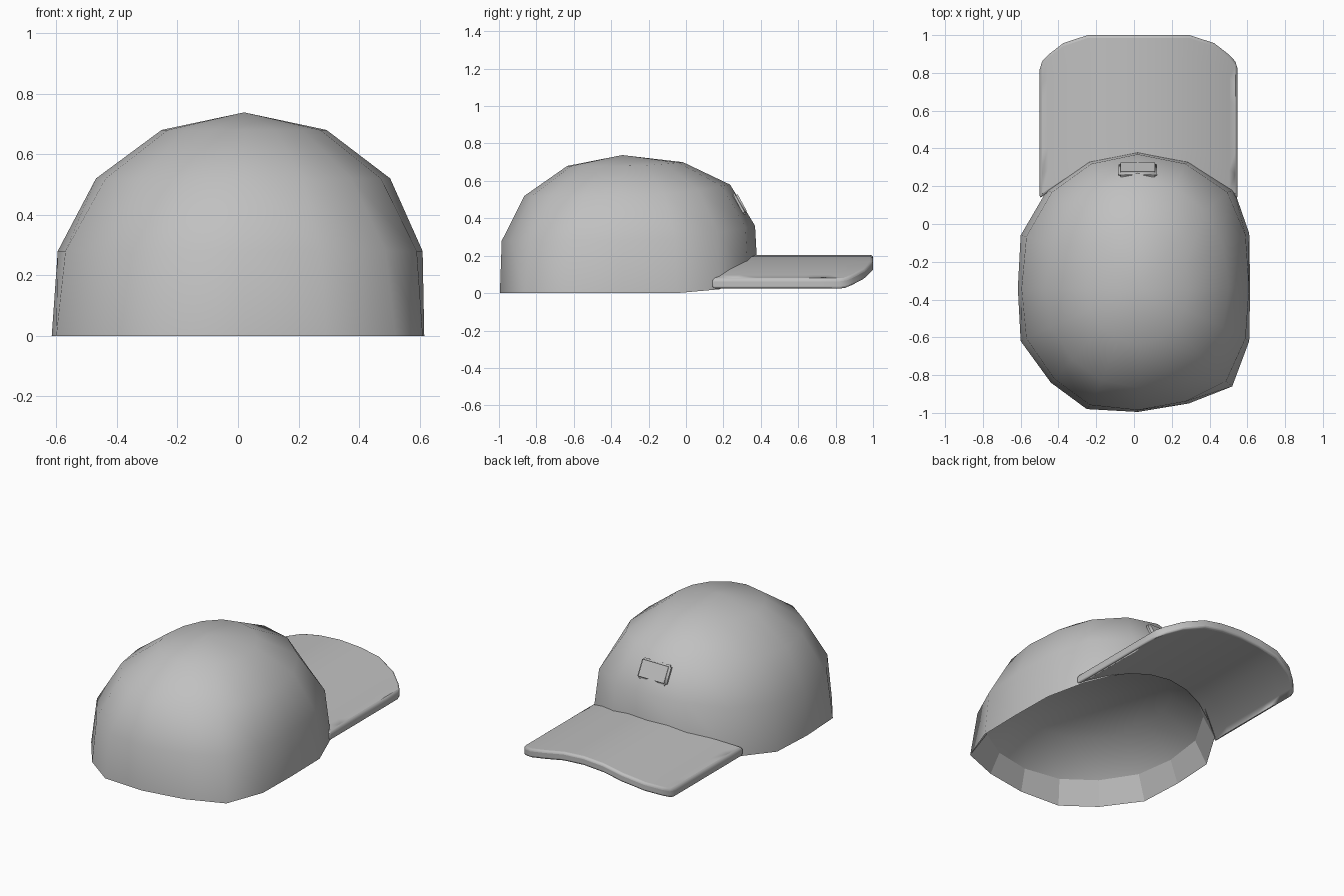
import bpy, bmesh, math
from mathutils import Matrix, Vector

if "Cube" in bpy.data.objects:
    bpy.data.objects.remove(bpy.data.objects["Cube"], do_unlink=True)

grey = bpy.data.materials.new("plain grey")
grey.use_nodes = True
colour = (0.53, 0.53, 0.53, 1)
grey.diffuse_color = colour
grey.node_tree.nodes["Principled BSDF"].inputs["Base Color"].default_value = colour


def finish(name, bm, angle):
    bmesh.ops.recalc_face_normals(bm, faces=bm.faces)
    mesh = bpy.data.meshes.new(name)
    bm.to_mesh(mesh)
    bm.free()
    mesh.materials.append(grey)
    obj = bpy.data.objects.new(name, mesh)
    bpy.context.collection.objects.link(obj)
    bpy.ops.object.select_all(action="DESELECT")
    obj.select_set(True)
    bpy.context.view_layer.objects.active = obj
    bpy.ops.object.shade_smooth_by_angle(angle=math.radians(angle))
    return obj


def bridge(bm, a, b):
    for i in range(len(a)):
        j = (i + 1) % len(a)
        bm.faces.new((a[i], a[j], b[j], b[i]))


# Crown: an uneven base outline that turns into an oval towards the top
CX, CY = 0.02, -0.34
outline = [(.02, .38), (.29, .33), (.53, .18), (.61, -.05), (.615, -.34), (.61, -.62),
           (.52, -.86), (.29, -.95), (.02, -.995), (-.25, -.98), (-.44, -.84),
           (-.6, -.62), (-.615, -.34), (-.6, -.06), (-.46, .18), (-.24, .33)]
SIDES = len(outline)


def ring(bm, scale, z, rise, oval, start=CY, power=2):
    verts = []
    for i, (x, y) in enumerate(outline):
        a = math.tau * i / SIDES
        round_point = Vector((.605 * math.sin(a), (.72 if math.cos(a) > 0 else .655) * math.cos(a)))
        p = Vector((x - CX, y - CY)).lerp(round_point, oval) * scale
        f = max(0, (y - start) / (0.38 - start)) ** power
        verts.append(bm.verts.new((CX + p.x, CY + p.y, z + rise * f)))
    return verts


bm = bmesh.new()
rings = [ring(bm, .67, .31, 0, .9),
         ring(bm, .95, .14, .09, .7, .12, 1.3),
         ring(bm, 1, 0, .165, 0, .13, 1.3),
         ring(bm, .985, .28, .08, .35),
         ring(bm, .80, .52, .06, .8),
         ring(bm, .45, .68, .02, 1)]
for a, b in zip(rings, rings[1:]):
    bridge(bm, a, b)
bm.faces.new(rings[0])
apex = bm.verts.new((CX, CY, .738))
top = rings[-1]
for i in range(SIDES):
    bm.faces.new((top[i], top[(i + 1) % SIDES], apex))
crown = finish("crown", bm, 50)
# Flat facets on the inner sweatband
for face in crown.data.polygons[SIDES:2 * SIDES]:
    face.use_smooth = False

# Brim: arched sheet with clipped front corners
half = [(0, 1), (.14, 1), (.27, 1), (.4, .957), (.48, .895), (.512, .86), (.524, .82)]
columns = [(-x, y) for x, y in reversed(half[1:])] + half
ROWS = 6
bm = bmesh.new()
grid = []
for x, front in columns:
    u = x / .524
    back = .345 - .21 * u * u
    z = .204 - .128 * u * u
    grid.append([bm.verts.new((.025 + x, back + (front - back) * r / ROWS, z))
                 for r in range(ROWS + 1)])
for a, b in zip(grid, grid[1:]):
    for r in range(ROWS):
        bm.faces.new((a[r], b[r], b[r + 1], a[r + 1]))
sheet = list(bm.faces)
lower = bmesh.ops.extrude_face_region(bm, geom=sheet)["geom"]
bmesh.ops.translate(bm, vec=(0, 0, -.055),
                    verts=[g for g in lower if isinstance(g, bmesh.types.BMVert)])
brim = finish("brim", bm, 60)
soft = brim.modifiers.new("rounded edge", "BEVEL")
soft.width, soft.segments, soft.limit_method = .02, 3, "ANGLE"
soft.angle_limit = math.radians(60)

# Small raised plate above the brim
bm = bmesh.new()
bmesh.ops.create_cube(bm, size=1)
bmesh.ops.scale(bm, vec=(.205, .036, .125), verts=bm.verts)
bmesh.ops.bevel(bm, geom=list(bm.edges), offset=.012, segments=3, affect="EDGES")
tilt = Matrix.Rotation(math.radians(28.6), 4, "X")
bmesh.ops.transform(bm, matrix=Matrix.Translation(Vector((.02, .285, .475))) @ tilt, verts=bm.verts)
finish("badge_plate", bm, 60)
